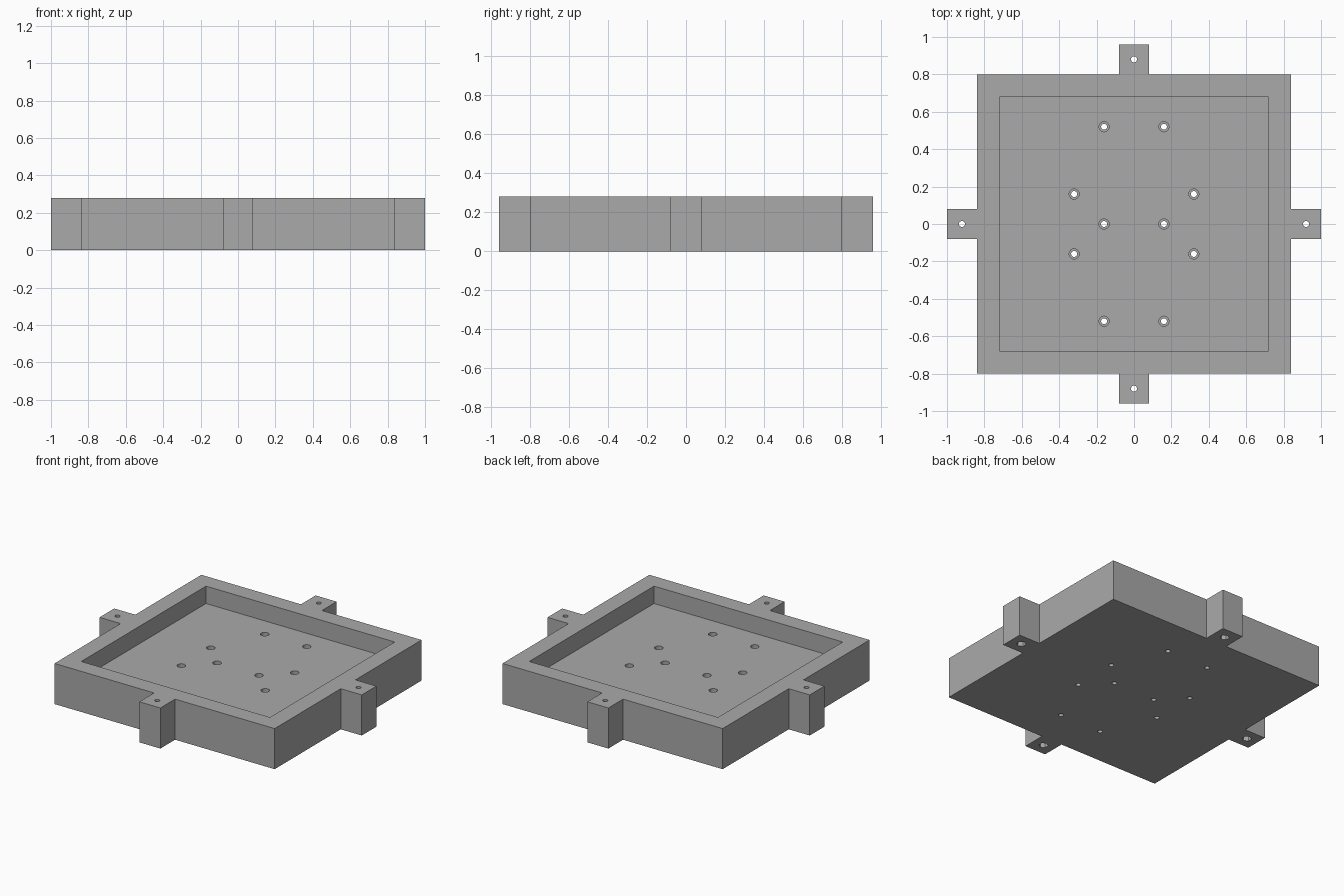
import bpy, bmesh
from mathutils import Matrix, Vector

if "Cube" in bpy.data.objects:
    bpy.data.objects.remove(bpy.data.objects["Cube"], do_unlink=True)

HEIGHT, FLOOR = 0.28, 0.16
BODY_X, BODY_Y = 0.84, 0.80
TAB, REACH = 0.08, 0.16
DRILL_R, WIDE_R = 0.016, 0.027

grey = bpy.data.materials.new("plain grey")
grey.use_nodes = True
grey.diffuse_color = (0.4, 0.4, 0.4, 1)
bsdf = next(n for n in grey.node_tree.nodes if n.type == "BSDF_PRINCIPLED")
bsdf.inputs["Base Color"].default_value = grey.diffuse_color


def finish(name, bm):
    bmesh.ops.recalc_face_normals(bm, faces=bm.faces)
    mesh = bpy.data.meshes.new(name)
    bm.to_mesh(mesh)
    bm.free()
    mesh.materials.append(grey)
    obj = bpy.data.objects.new(name, mesh)
    bpy.context.collection.objects.link(obj)
    return obj


def cylinders(name, centres, radius, low, high, sides):
    bm = bmesh.new()
    for x, y in centres:
        bmesh.ops.create_cone(
            bm, cap_ends=True, segments=sides, radius1=radius, radius2=radius,
            depth=high - low, matrix=Matrix.Translation((x, y, (low + high) / 2)))
    return finish(name, bm)


def cut(target, cutter):
    cutter.hide_render = True
    mod = target.modifiers.new(cutter.name, "BOOLEAN")
    mod.operation, mod.solver, mod.object = "DIFFERENCE", "EXACT", cutter
    bpy.context.view_layer.objects.active = target
    bpy.ops.object.modifier_apply(modifier=mod.name)
    bpy.data.objects.remove(cutter, do_unlink=True)


# Block with a mounting tab on each side, extruded from one outline
quarter = [(BODY_X + REACH, TAB), (BODY_X, TAB), (BODY_X, BODY_Y),
           (TAB, BODY_Y), (TAB, BODY_Y + REACH)]
outline = []
for sx, sy in ((1, 1), (-1, 1), (-1, -1), (1, -1)):
    corner = [(x * sx, y * sy) for x, y in quarter]
    outline += corner if sx * sy > 0 else corner[::-1]
bm = bmesh.new()
base = bm.faces.new([bm.verts.new((x, y, 0)) for x, y in outline])
extruded = bmesh.ops.extrude_face_region(bm, geom=[base], use_keep_orig=True)
top = [v for v in extruded["geom"] if isinstance(v, bmesh.types.BMVert)]
bmesh.ops.translate(bm, verts=top, vec=Vector((0, 0, HEIGHT)))
tray = finish("tabbed_tray", bm)

# Rectangular pocket, open at the top
bm = bmesh.new()
bmesh.ops.create_cube(bm, size=1, matrix=Matrix.Translation((0, 0, FLOOR + 0.5))
                      @ Matrix.Diagonal((1.44, 1.36, 1, 1)))
cut(tray, finish("pocket_cutter", bm))

# Counterbored floor holes, drilled tabs and hexagonal nut recesses
floor_holes = [(sx * x, y) for sx in (-1, 1)
               for x, y in ((0.16, 0.52), (0.32, 0.16), (0.16, 0),
                            (0.32, -0.16), (0.16, -0.52))]
tab_holes = [(0.92, 0), (-0.92, 0), (0, 0.88), (0, -0.88)]
cut(tray, cylinders("counterbore_cutter", floor_holes, WIDE_R, 0.08, 0.2, 32))
cut(tray, cylinders("nut_cutter", tab_holes, 0.03, -0.05, 0.06, 6))
cut(tray, cylinders("drill_cutter", floor_holes + tab_holes, DRILL_R, -0.1, 0.4, 32))

# Smooth hole walls, sharp block edges
bpy.ops.object.select_all(action="DESELECT")
tray.select_set(True)
bpy.context.view_layer.objects.active = tray
bpy.ops.object.shade_smooth_by_angle()
